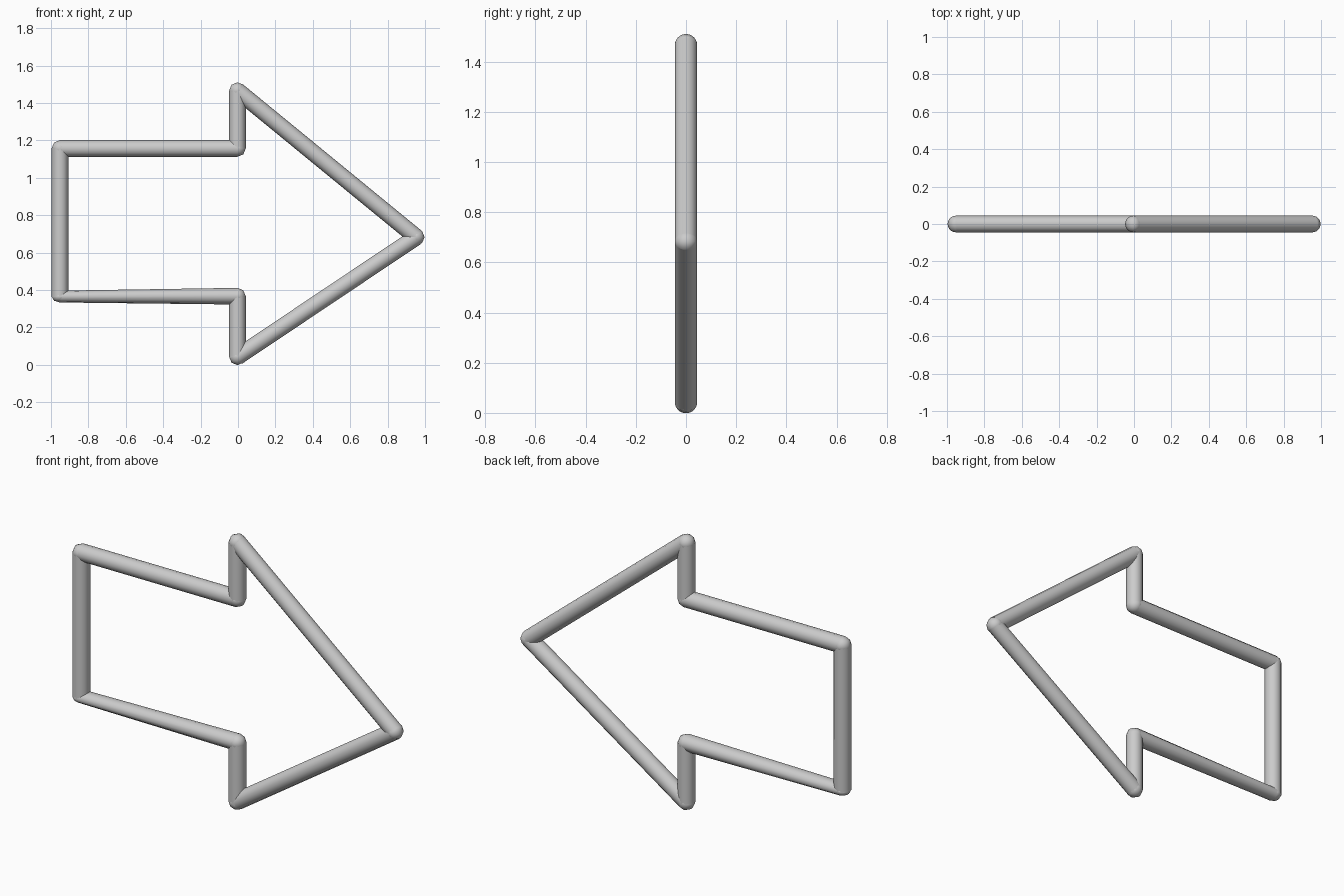
import bpy, bmesh, math
from mathutils import Vector

if "Cube" in bpy.data.objects:
    bpy.data.objects.remove(bpy.data.objects["Cube"])

R = 0.0445   # tube radius
SIDES = 12

# arrow outline in the x-z plane: centre of each corner
corners = {
    "tail_bottom": (-0.952, 0.365), "tail_top": (-0.952, 1.157),
    "notch_top": (-0.003, 1.157), "barb_top": (-0.003, 1.466),
    "tip": (0.953, 0.683), "barb_bottom": (-0.003, 0.043),
    "notch_bottom": (-0.003, 0.367),
}


def finish(name, bm):
    bmesh.ops.recalc_face_normals(bm, faces=bm.faces)
    me = bpy.data.meshes.new(name)
    bm.to_mesh(me)
    bm.free()
    ob = bpy.data.objects.new(name, me)
    bpy.context.collection.objects.link(ob)
    me.shade_smooth()
    return ob


def tube(name, a, b, flat_a=1.0, flat_b=1.0):
    """Round bar from a to b; flat_* squashes an end within the outline plane."""
    a, b = Vector((a[0], 0, a[1])), Vector((b[0], 0, b[1]))
    d = (b - a).normalized()
    n, y = Vector((-d.z, 0, d.x)), Vector((0, 1, 0))
    bm = bmesh.new()
    rings = []
    for p, f in ((a, flat_a), (b, flat_b)):
        rings.append([bm.verts.new(p + n * (R * f * math.cos(t)) + y * (R * math.sin(t)))
                      for t in (2 * math.pi * i / SIDES for i in range(SIDES))])
    for i in range(SIDES):
        j = (i + 1) % SIDES
        bm.faces.new((rings[0][i], rings[0][j], rings[1][j], rings[1][i]))
    return finish(name, bm)


def joint(name, p, flat=1.0):
    """Faceted elbow: eight-sided around the outline, round across it."""
    bm = bmesh.new()
    bmesh.ops.create_uvsphere(bm, u_segments=8, v_segments=SIDES, radius=R)
    for v in bm.verts:
        x, y, z = v.co
        v.co = (x + p[0], z, y * flat + p[1])
    return finish(name, bm)


# bars round the outline; the lower shaft bar thins towards the tail
names = list(corners)
for i, k in enumerate(names):
    k2 = names[(i + 1) % len(names)]
    flat_b = 0.71 if k2 == "tail_bottom" else 1.0
    tube(f"bar_{k}_to_{k2}", corners[k], corners[k2], 1.0, flat_b)

# elbows at every corner
for k, p in corners.items():
    joint(f"elbow_{k}", p, 0.71 if k == "tail_bottom" else 1.0)
